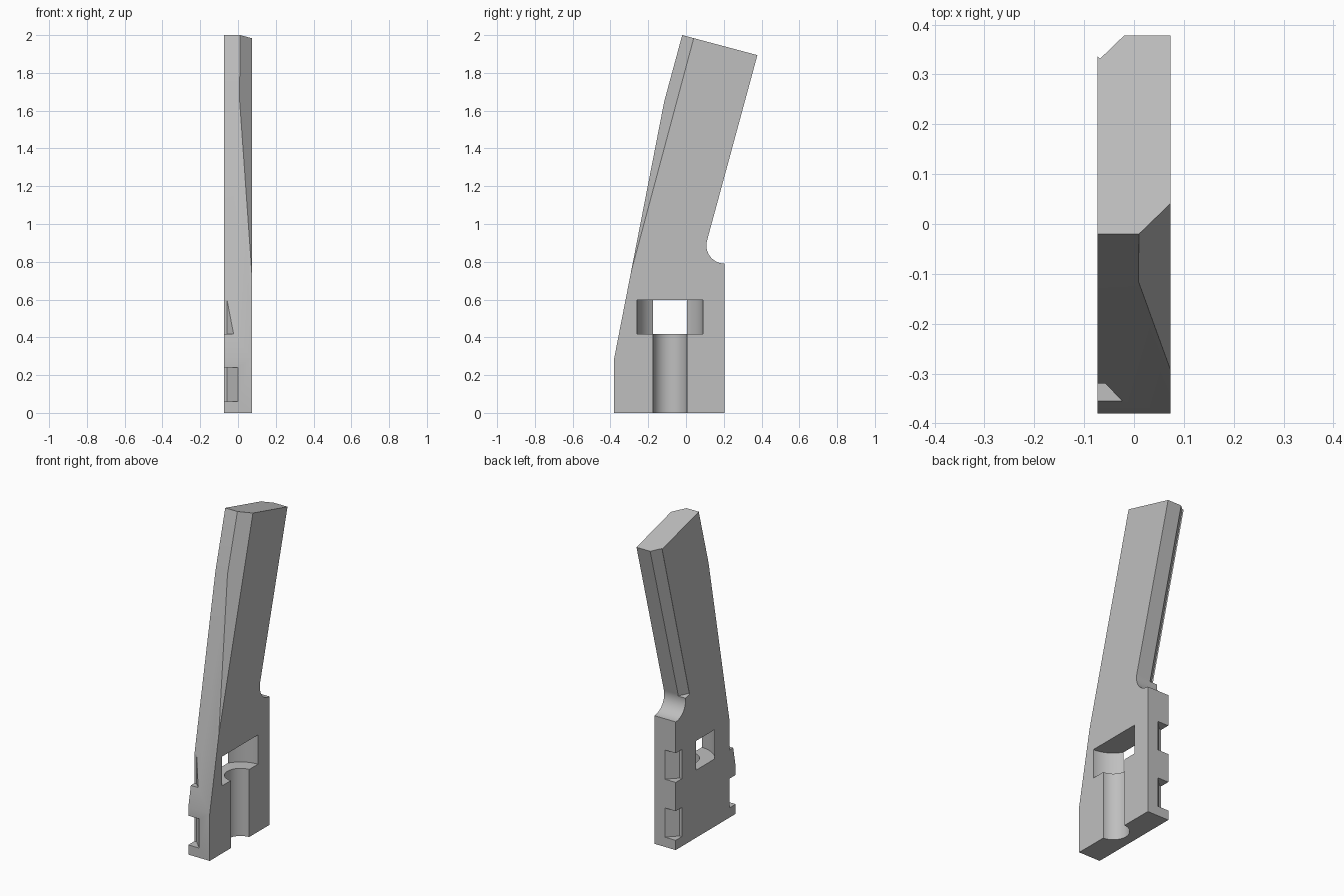
import bpy, bmesh
from math import sin, cos, pi, radians
from mathutils import Vector

cube = bpy.data.objects.get("Cube")
if cube:
    bpy.data.objects.remove(cube, do_unlink=True)

HALF = 0.073                      # half thickness along x
TILT = radians(15)                # lean of the arm
ALONG = Vector((0, sin(TILT), cos(TILT)))
INWARD = Vector((0, cos(TILT), -sin(TILT)))

grey = bpy.data.materials.new("plain grey")
grey.use_nodes = True
colour = (0.52, 0.52, 0.52, 1)
grey.diffuse_color = colour
grey.node_tree.nodes["Principled BSDF"].inputs["Base Color"].default_value = colour


def prism(name, points, sweep):
    """Solid made by sweeping a flat outline along a vector."""
    bm = bmesh.new()
    face = bm.faces.new([bm.verts.new(p) for p in points])
    new = bmesh.ops.extrude_face_region(bm, geom=[face])["geom"]
    bmesh.ops.translate(bm, vec=sweep, verts=[v for v in new if isinstance(v, bmesh.types.BMVert)])
    bmesh.ops.recalc_face_normals(bm, faces=bm.faces)
    mesh = bpy.data.meshes.new(name)
    bm.to_mesh(mesh)
    bm.free()
    mesh.materials.append(grey)
    obj = bpy.data.objects.new(name, mesh)
    bpy.context.collection.objects.link(obj)
    return obj


def circle(cx, cy, z, r, n=64):
    return [(cx + r * cos(2 * pi * i / n), cy + r * sin(2 * pi * i / n), z) for i in range(n)]


# Side outline of the grip half, with a round relief where arm meets base
relief = 0.097
arc = [(0.205 + relief * cos(a), 0.887 + relief * sin(a))
       for a in (radians(165 + 105 * i / 20) for i in range(21))]
outline = [(-0.38, 0), (-0.38, 0.29), (-0.115, 1.65), (-0.02, 2.0), (0.378, 1.894)]
outline += arc + [(0.205, 0)]
body = prism("grip_half", [(-HALF, y, z) for y, z in outline], (2 * HALF, 0, 0))

# Bolt shaft and bolt head pocket
cutters = [
    prism("shaft_cutter", circle(0.077, -0.085, -0.1, 0.09), (0, 0, 0.6)),
    prism("head_cutter", circle(0.077, -0.085, 0.417, 0.175), (0, 0, 0.18)),
]

# Dovetail notches on the front and back edges
for z in (0.06, 0.417):
    for edge, out in ((-0.38, -1), (0.205, 1)):
        section = [(0.1, 0.1), (-0.058, -0.06), (-0.2, -0.06), (-0.2, 0.1)]
        cutters.append(prism("notch_cutter", [(x, edge + out * d, z) for x, d in section], (0, 0, 0.18)))


# Bevels running along the leaning arm
def arm_cutter(name, corner, section, low):
    start = Vector((0, *corner)) + ALONG * 0.2
    points = [start + INWARD * d + Vector((x, 0, 0)) for x, d in section]
    return prism(name, points, ALONG * -(low + 0.2))


cutters.append(arm_cutter("front_bevel_cutter", (-0.02, 2.0),
                          [(-0.09, -0.1), (0.173, 0.163), (0.173, -0.1)], 1.6))
cutters.append(arm_cutter("back_bevel_cutter", (0.378, 1.894),
                          [(0.08, 0.1), (-0.068, -0.048), (-0.2, 0.084)], 1.03))

# Cut everything, then remove the cutters
bpy.context.view_layer.objects.active = body
for cutter in cutters:
    mod = body.modifiers.new(cutter.name, "BOOLEAN")
    mod.operation = "DIFFERENCE"
    mod.solver = "EXACT"
    mod.object = cutter
    bpy.ops.object.modifier_apply(modifier=mod.name)
    bpy.data.objects.remove(cutter, do_unlink=True)

bpy.ops.object.select_all(action="DESELECT")
body.select_set(True)
bpy.ops.object.shade_smooth_by_angle(angle=radians(25))
